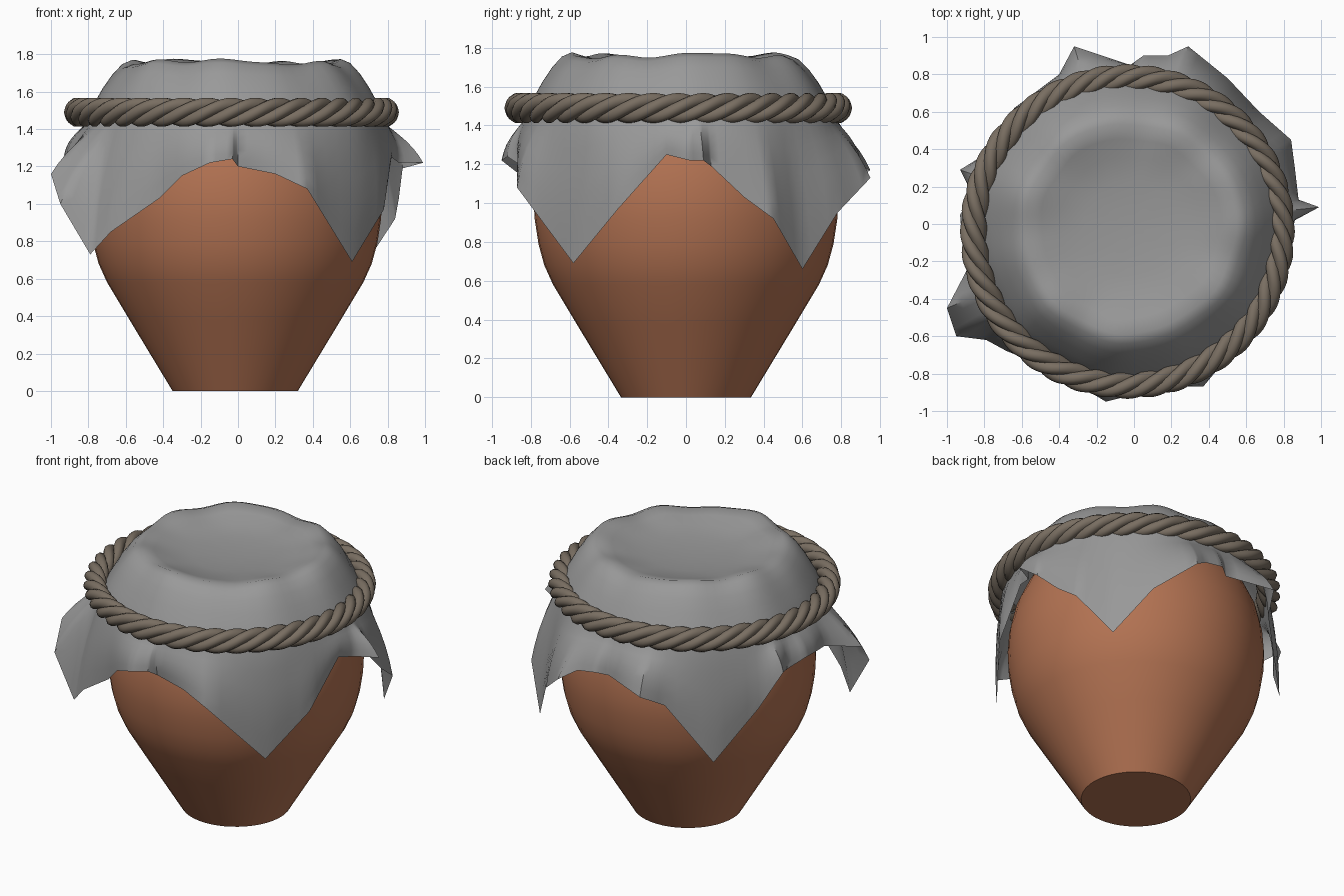
import bpy, bmesh, math
from math import sin, cos, pi

if "Cube" in bpy.data.objects:
    bpy.data.objects.remove(bpy.data.objects["Cube"])


def material(name, rgb):
    m = bpy.data.materials.new(name)
    m.diffuse_color = (*rgb, 1)
    m.use_nodes = True
    m.node_tree.nodes["Principled BSDF"].inputs["Base Color"].default_value = m.diffuse_color
    return m


CLAY = material("terracotta", (0.45, 0.17, 0.085))
CLOTH = material("grey cloth", (0.32, 0.32, 0.32))
ROPE = material("rope brown", (0.19, 0.155, 0.12))


def make_object(name, bm, mat, angle):
    mesh = bpy.data.meshes.new(name)
    bm.to_mesh(mesh)
    bm.free()
    mesh.materials.append(mat)
    ob = bpy.data.objects.new(name, mesh)
    bpy.context.collection.objects.link(ob)
    bpy.ops.object.select_all(action='DESELECT')
    ob.select_set(True)
    bpy.context.view_layer.objects.active = ob
    bpy.ops.object.shade_smooth_by_angle(angle=math.radians(angle))
    return ob


def bridge(bm, a, b):
    n = len(a)
    for i in range(n):
        j = (i + 1) % n
        bm.faces.new((a[i], a[j], b[j], b[i]))


# Clay pot: lathed outer wall, lip and inner wall with closed floors
profile = [(0.335, 0), (0.45, 0.19), (0.565, 0.38), (0.685, 0.58), (0.73, 0.68),
           (0.76, 0.79), (0.78, 0.92), (0.785, 1.02), (0.775, 1.15), (0.74, 1.3),
           (0.68, 1.43), (0.62, 1.54), (0.57, 1.64), (0.52, 1.64), (0.56, 1.5),
           (0.7, 1.15), (0.68, 0.8), (0.3, 0.08)]
bm = bmesh.new()
rings = [[bm.verts.new((-0.015 + r * cos(2 * pi * i / 48), r * sin(2 * pi * i / 48), z))
          for i in range(48)] for r, z in profile]
for a, b in zip(rings, rings[1:]):
    bridge(bm, a, b)
bm.faces.new(rings[0][::-1])
bm.faces.new(rings[-1])
make_object("clay_pot", bm, CLAY, 40)

# Cloth cover: hem outline, with four hanging corners and loose folds between
hem = [(0.99, 0.09, 1.22), (0.88, 0.13, 1.19), (0.86, 0.3, 1.03), (0.84, 0.45, 0.92),
       (0.67, 0.6, 0.66), (0.5, 0.78, 0.95), (0.29, 0.95, 1.13), (0.18, 0.9, 1.2),
       (0.05, 0.9, 1.22), (-0.02, 0.85, 1.2), (-0.32, 0.95, 1.17), (-0.4, 0.8, 1.08),
       (-0.64, 0.62, 0.69), (-0.8, 0.37, 1.0), (-0.93, 0.29, 1.25), (-0.86, 0.15, 1.2),
       (-0.93, 0.05, 1.26), (-0.92, -0.08, 1.25), (-0.88, -0.22, 1.22),
       (-1.0, -0.45, 1.16), (-0.95, -0.6, 1.0), (-0.79, -0.62, 0.73),
       (-0.68, -0.68, 0.85), (-0.42, -0.78, 1.03), (-0.3, -0.86, 1.15),
       (-0.15, -0.95, 1.22), (-0.03, -0.92, 1.24), (0.0, -0.86, 1.2),
       (0.2, -0.87, 1.16), (0.37, -0.87, 1.08), (0.61, -0.58, 0.69),
       (0.78, -0.35, 0.97), (0.82, -0.1, 1.25), (0.86, 0.02, 1.22)]
STEPS = 4
outline = []
for k, p in enumerate(hem):
    q = hem[(k + 1) % len(hem)]
    for s in range(STEPS):
        t = s / STEPS
        outline.append([a + (b - a) * t for a, b in zip(p, q)])

# Cover section from the sagging centre over the rim and under the rope
cover = [(0.12, 1.685), (0.25, 1.69), (0.38, 1.71), (0.48, 1.74), (0.56, 1.76),
         (0.61, 1.74), (0.66, 1.69), (0.71, 1.62), (0.75, 1.55), (0.79, 1.48), (0.81, 1.42)]
bm = bmesh.new()
CX, CY = -0.02, -0.02
rings = []
for r, z in cover:
    ring = []
    for x, y, _ in outline:
        a = math.atan2(y - CY, x - CX)
        ripple = 0.6 * sin(3 * a + 1) + 0.5 * sin(7 * a) + 0.3 * sin(11 * a + 2)
        w = math.exp(-((r - 0.57) / 0.13) ** 2)
        rr = r + 0.012 * ripple * min(1, r / 0.5)
        ring.append(bm.verts.new((CX + rr * cos(a), CY + rr * sin(a), z + 0.016 * ripple * w)))
    rings.append(ring)
top = rings[-1]
for f in (0.2, 0.4, 0.6, 0.8, 1.0):
    ring = []
    for v, h in zip(top, outline):
        bulge = 1 + 0.025 * sin(pi * f)
        ring.append(bm.verts.new((v.co.x * (1 - f) * bulge + h[0] * f * bulge,
                                  v.co.y * (1 - f) * bulge + h[1] * f * bulge,
                                  v.co.z * (1 - f) + h[2] * f)))
    rings.append(ring)
for a, b in zip(rings, rings[1:]):
    bridge(bm, b, a)
centre = bm.verts.new((CX, CY, 1.68))
for i, v in enumerate(rings[0]):
    bm.faces.new((centre, v, rings[0][(i + 1) % len(outline)]))
make_object("cloth_cover", bm, CLOTH, 50)

# Rope: four strands twisted around a ring
TURNS, SEG, SIDES, STRANDS = 10, 200, 10, 4
for s in range(STRANDS):
    bm = bmesh.new()
    rings = []
    for i in range(SEG):
        a = 2 * pi * i / SEG
        phi = TURNS * a + 2 * pi * s / STRANDS
        r0, z0 = 0.822 + 0.036 * cos(phi), 1.49 + 0.042 * sin(phi)
        ring = []
        for j in range(SIDES):
            b = 2 * pi * j / SIDES
            r = r0 + 0.037 * cos(b)
            ring.append(bm.verts.new((-0.035 + r * cos(a), -0.04 + r * sin(a),
                                      z0 + 0.037 * sin(b))))
        rings.append(ring)
    for i in range(SEG):
        bridge(bm, rings[i], rings[(i + 1) % SEG])
    bmesh.ops.recalc_face_normals(bm, faces=bm.faces)
    make_object(f"rope_strand_{s + 1}", bm, ROPE, 60)
